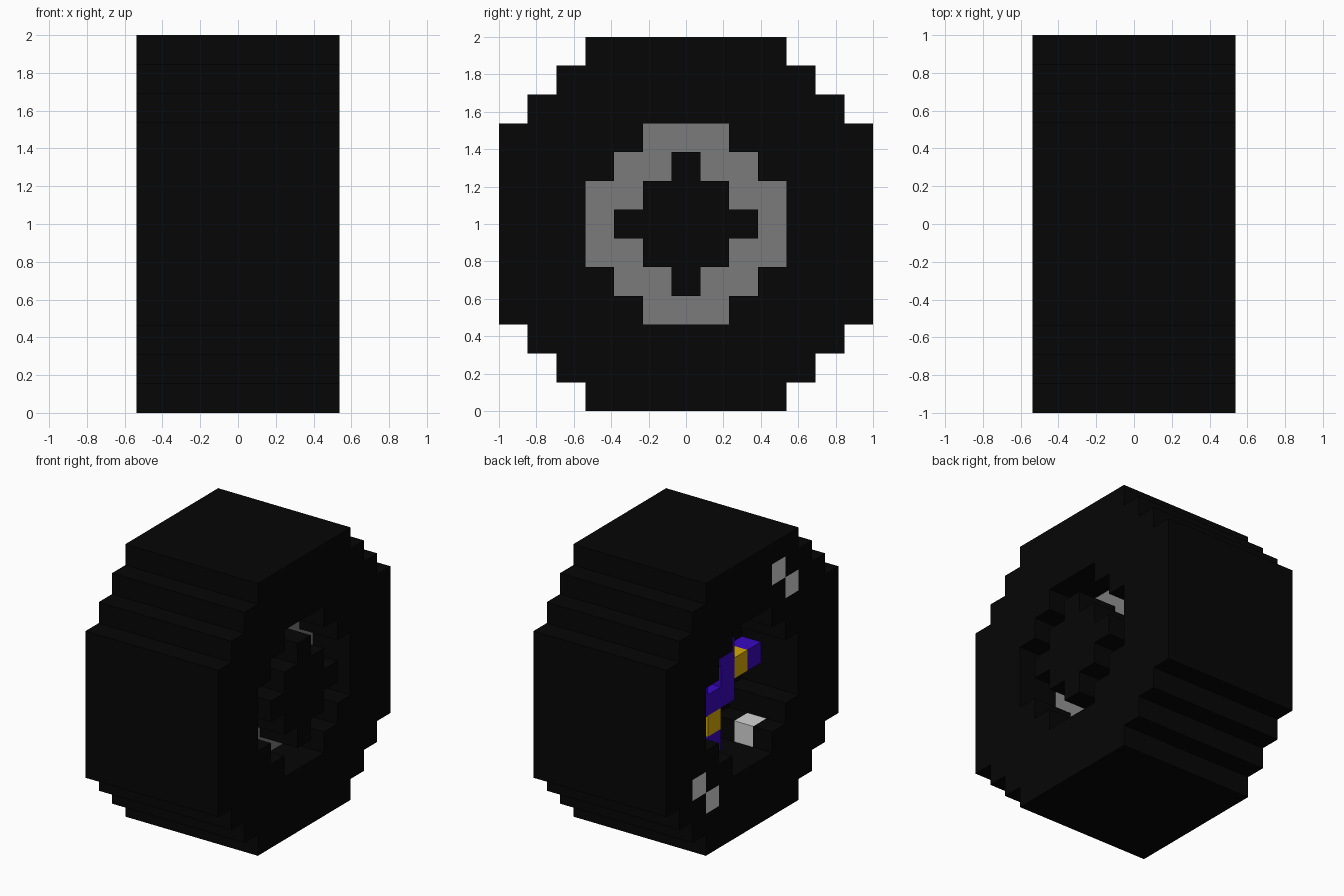
import bpy
import bmesh
from mathutils import Vector

UNIT = 2 / 13  # edge of one block

cube = bpy.data.objects.get("Cube")
if cube:
    bpy.data.objects.remove(cube, do_unlink=True)


def material(name, rgb):
    mat = bpy.data.materials.new(name)
    mat.use_nodes = True
    mat.diffuse_color = (*rgb, 1)
    mat.node_tree.nodes["Principled BSDF"].inputs["Base Color"].default_value = (*rgb, 1)
    return mat


BLACK = material("rubber_black", (0.0018, 0.0018, 0.0018))
GREY = material("rim_grey", (0.197, 0.197, 0.197))
WHITE = material("pale_grey", (0.66, 0.66, 0.66))
PURPLE = material("violet", (0.04, 0.002, 0.52))
YELLOW = material("amber", (0.67, 0.40, 0.002))


def disc(half_widths):
    """Stepped disc of (y, z) blocks; half widths run from the middle row outward."""
    return {(y, z)
            for row, half in enumerate(half_widths)
            for z in (row, -row)
            for y in range(-half, half + 1)}


def layers(cells, first, last):
    return {(x, y, z) for x in range(first, last + 1) for y, z in cells}


def build(name, blocks, mats, accents=()):
    """Skin the blocks with outward quads; accent blocks take the second material."""
    bm = bmesh.new()
    for block in sorted(blocks):
        for axis in range(3):
            for sign in (-1, 1):
                step = Vector((0, 0, 0))
                step[axis] = sign
                centre = Vector(block)
                if tuple(int(c) for c in centre + step) in blocks:
                    continue
                u, v = Vector((0, 0, 0)), Vector((0, 0, 0))
                u[(axis + 1) % 3] = 0.5
                v[(axis + 2) % 3] = 0.5 * sign
                mid = centre + step / 2
                corners = (mid - u - v, mid + u - v, mid + u + v, mid - u + v)
                lift = Vector((0, 0, 6.5))
                face = bm.faces.new([bm.verts.new((c + lift) * UNIT) for c in corners])
                face.material_index = int(block in accents)
    bmesh.ops.remove_doubles(bm, verts=bm.verts, dist=0.001)
    bmesh.ops.dissolve_limit(bm, angle_limit=0.01, verts=bm.verts, edges=bm.edges,
                             delimit={'MATERIAL'})
    mesh = bpy.data.meshes.new(name)
    bm.to_mesh(mesh)
    bm.free()
    for mat in mats:
        mesh.materials.append(mat)
    obj = bpy.data.objects.new(name, mesh)
    bpy.context.collection.objects.link(obj)


opening = disc([3, 3, 2, 1])
hub = disc([2, 1, 0])

# Tyre with pale blocks on its inner wall and in the well behind it
marks = {(-3, -2, 5), (-3, -3, 4), (-3, 4, -3), (-3, 3, -4), (-2, -2, -3)}
tyre = disc([6, 6, 6, 6, 5, 4, 3]) - opening
build("tyre", layers(tyre, -3, 3), [BLACK, WHITE], marks)

# Wheel web that closes the opening, and the grey rim ring on its outer side
build("wheel_web", layers(opening, 0, 0), [BLACK])
build("rim_ring", layers(opening - hub, 1, 1), [GREY])

# Stepped hub, flush with the outer wall
build("hub", layers(hub, 1, 3), [BLACK])

# Square collar with four spokes on the inner side, amber in mid-spoke
collar = {(y, z) for y in (-1, 0, 1) for z in (-1, 0, 1)} - {(0, 0)}
middles = {(2, 0), (-2, 0), (0, 2), (0, -2)}
ends = {(3, 0), (-3, 0), (0, 3), (0, -3)}
build("spoke_cross", layers(collar | middles | ends, -1, -1), [PURPLE, YELLOW],
      layers(middles, -1, -1))
